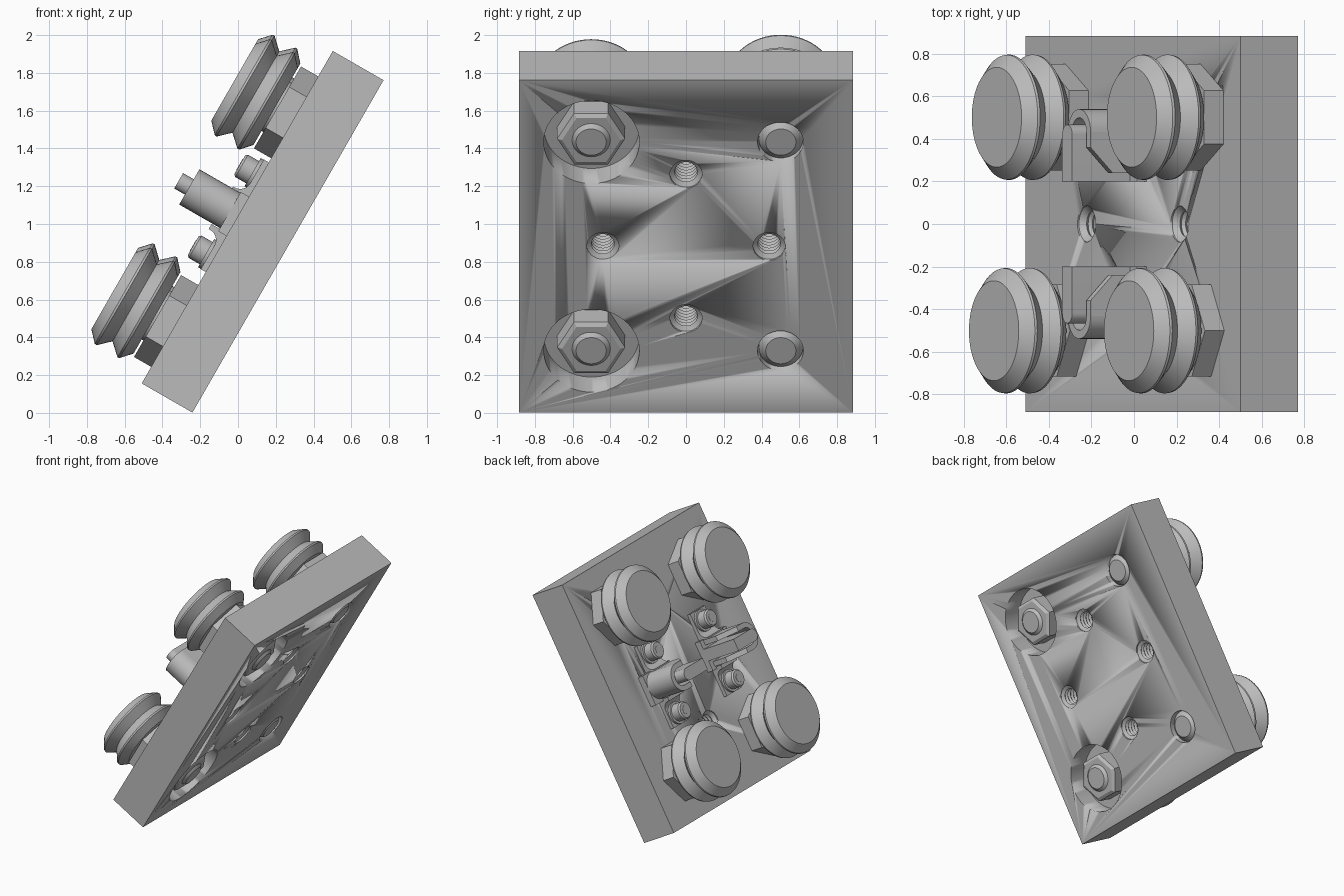
import bpy, bmesh
from math import pi, cos, sin, radians
from mathutils import Matrix

cube = bpy.data.objects.get("Cube")
if cube:
    bpy.data.objects.remove(cube, do_unlink=True)

# One metal grey for everything
grey = bpy.data.materials.new("metal grey")
grey.use_nodes = True
COLOUR = (0.5, 0.5, 0.5, 1)
grey.diffuse_color = COLOUR
grey.node_tree.nodes["Principled BSDF"].inputs["Base Color"].default_value = COLOUR

# Tilted frame: x runs up the plate, z points out of its wheel side
TILT = Matrix.Translation((-0.004, 0, 1.036)) @ Matrix.Rotation(radians(-60.1), 4, 'Y')
BACK = -0.31
MID = Matrix.Identity(4)


def finish(name, bm, local=MID, angle=30):
    bmesh.ops.recalc_face_normals(bm, faces=bm.faces)
    mesh = bpy.data.meshes.new(name)
    bm.to_mesh(mesh)
    bm.free()
    mesh.materials.append(grey)
    mesh.transform(local)
    if local.determinant() < 0:
        mesh.flip_normals()
    obj = bpy.data.objects.new(name, mesh)
    bpy.context.collection.objects.link(obj)
    obj.matrix_world = TILT
    bpy.ops.object.select_all(action='DESELECT')
    obj.select_set(True)
    bpy.context.view_layer.objects.active = obj
    bpy.ops.object.shade_smooth_by_angle(angle=radians(angle))
    return obj


def lathe(name, profile, x=0, y=0, sides=64, turn=0, local=MID):
    """Revolve (radius, height) points about the plate normal and cap both ends."""
    bm = bmesh.new()
    rings = [[bm.verts.new((x + r * cos(turn + 2 * pi * i / sides),
                            y + r * sin(turn + 2 * pi * i / sides), z))
              for i in range(sides)] for r, z in profile]
    for a, b in zip(rings, rings[1:]):
        for i in range(sides):
            j = (i + 1) % sides
            bm.faces.new((a[i], a[j], b[j], b[i]))
    bm.faces.new(rings[0])
    bm.faces.new(rings[-1])
    return finish(name, bm, local)


def prism(name, points, low, high, axis='z', local=MID):
    """Extrude a 2D outline: (x, y) along z, (y, z) along x or (x, z) along y."""
    place = {'z': lambda p, h: (p[0], p[1], h),
             'x': lambda p, h: (h, p[0], p[1]),
             'y': lambda p, h: (p[0], h, p[1])}[axis]
    bm = bmesh.new()
    a, b = ([bm.verts.new(place(p, h)) for p in points] for h in (low, high))
    bm.faces.new(a)
    bm.faces.new(b)
    for i in range(len(points)):
        j = (i + 1) % len(points)
        bm.faces.new((a[i], a[j], b[j], b[i]))
    return finish(name, bm, local)


def rect(x0, x1, y0, y1):
    return [(x0, y0), (x1, y0), (x1, y1), (x0, y1)]


def arc(cx, cy, r, start, end, n=16):
    return [(cx + r * cos(radians(start + (end - start) * i / n)),
             cy + r * sin(radians(start + (end - start) * i / n))) for i in range(n + 1)]


# Plate with bolt holes, nut recesses and four tapped holes
plate = prism("plate", rect(-1.015, 1.015, -0.885, 0.885), BACK, 0)
cutters = []
for x in (-0.637, 0.637):
    cutters.append(lathe("bolt_hole_cutter", [(0.121, BACK - 0.1), (0.121, 0.1)], x, 0.5))
    cutters.append(lathe("recess_cutter", [(0.253, BACK - 0.1), (0.253, -0.15)], x, -0.5))
thread = [(0.085, BACK - 0.05), (0.085, BACK + 0.012)]
for i in range(9):
    z = BACK + 0.027 + i * 0.031
    thread += [(0.06, z), (0.072, z + 0.0155)]
thread += [(0.085, -0.008), (0.085, 0.05)]
for x, y in ((0.44, 0), (-0.44, 0), (0, 0.44), (0, -0.44)):
    cutters.append(lathe("tapped_hole_cutter", thread, x, y, sides=32))
bpy.context.view_layer.objects.active = plate
for cutter in cutters:
    cutter.hide_render = True
    mod = plate.modifiers.new("hole", 'BOOLEAN')
    mod.operation = 'DIFFERENCE'
    mod.solver = 'EXACT'
    mod.object = cutter
    bpy.ops.object.modifier_apply(modifier=mod.name)
    bpy.data.objects.remove(cutter, do_unlink=True)

# Wheels, hex spacers and bolts; the -y pair sits on offset spacers
WHEEL = [(0.15, 0.1), (0.15, 0.116), (0.235, 0.116), (0.293, 0.168), (0.295, 0.18),
         (0.235, 0.245), (0.295, 0.308), (0.293, 0.32), (0.235, 0.374)]
for row in (1, -1):
    for side in (1, -1):
        bolt_x = 0.637 * row
        x = bolt_x - (0.027 if side < 0 else 0)
        y = 0.502 * side
        lathe("wheel", WHEEL, x, y)
        lathe("hex_spacer", [(0.25, -0.002), (0.25, 0.105)], x, y, sides=6,
              turn=pi / 6 if side > 0 else 0)
        lathe("bolt", [(0.08, BACK), (0.117, BACK + 0.035), (0.117, 0)], bolt_x, y)
        if side < 0:
            lathe("hex_nut", [(0.155, -0.29), (0.18, -0.275), (0.18, -0.148)],
                  bolt_x, y, sides=6, turn=pi / 6)

# Belt clips, mirrored across the middle
HOOP_LOW, HOOP_HIGH, WALL = -0.095, 0.12, 0.04
hoop_mid = (HOOP_LOW + HOOP_HIGH) / 2
outer = (HOOP_HIGH - HOOP_LOW) / 2
for side in (1, -1):
    flip = Matrix.Diagonal((1, side, 1, 1))
    prism("clip_base", rect(-0.115, 0.125, 0.2, 0.54), 0, 0.05, local=flip)
    # Round end of the hoop, open toward the middle
    end_y = 0.54 - outer
    prism("clip_hoop_end", arc(hoop_mid, end_y, outer, 0, 180)
          + arc(hoop_mid, end_y, outer - WALL, 180, 0), 0.03, 0.3, local=flip)
    # Hoop arms with a sloped inner end
    slope = [(end_y, 0.03), (end_y, 0.3), (0.36, 0.3), (0.24, 0.18), (0.24, 0.03)]
    prism("clip_arm_lower", slope, HOOP_LOW, HOOP_LOW + WALL, 'x', flip)
    prism("clip_arm_upper", slope, HOOP_HIGH - WALL, HOOP_HIGH, 'x', flip)
    # Centre tongue the belt wraps around
    tongue = rect(hoop_mid - 0.047, hoop_mid + 0.047, 0.2, 0.42)
    tongue[2:] = arc(hoop_mid, 0.42, 0.047, 0, 180)
    prism("clip_tongue", tongue, 0.03, 0.365, local=flip)
    for row in (1, -1):
        # Bent strap running from the hoop to a screw ear
        strap = [(0.1, 0.1), (0.13, 0.1)] + arc(0.19, 0.09, 0.06, 180, 270, 8) \
            + [(0.335, 0.03), (0.335, 0), (0.1, 0)]
        prism("clip_ear", [(x * row, z) for x, z in strap], 0.25, 0.44, 'y', flip)
        sx, sy = 0.247 * row, 0.345
        lathe("washer", [(0.086, 0.029), (0.086, 0.048)], sx, sy, 32, local=flip)
        head = [(0.068, 0.045), (0.068, 0.115), (0.058, 0.127), (0.04, 0.127)]
        lathe("screw_head", head, sx, sy, 32, local=flip)
        lathe("hex_socket_rim", [(0.034, 0.126), (0.034, 0.129)], sx, sy, 6, local=flip)
